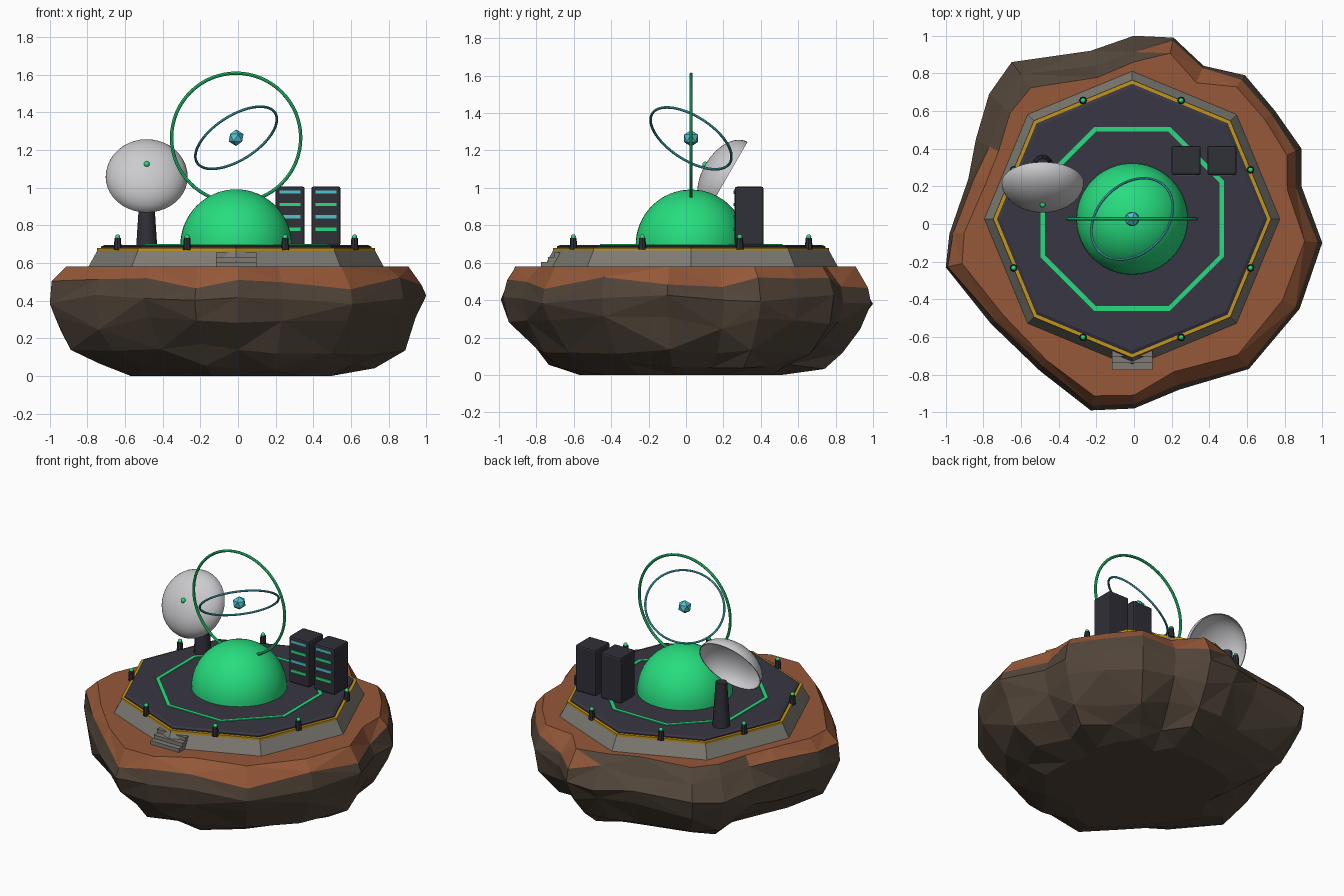
import bpy, bmesh, random
from math import sin, cos, pi, radians
from mathutils import Vector

random.seed(4)
if "Cube" in bpy.data.objects:
    bpy.data.objects.remove(bpy.data.objects["Cube"])
CX, CY = -0.01, 0.027   # centre of the station
DECK = 0.695            # height of the deck


def material(name, r, g, b):
    m = bpy.data.materials.new(name)
    m.use_nodes = True
    m.diffuse_color = (r, g, b, 1)
    m.node_tree.nodes["Principled BSDF"].inputs["Base Color"].default_value = (r, g, b, 1)
    return m


rock_brown = material("rock_brown", .085, .06, .042)
soil = material("soil_orange", .30, .098, .04)
concrete = material("concrete", .21, .20, .175)
gold = material("gold", .55, .30, .01)
deck_dark = material("deck_dark", .040, .038, .056)
metal_dark = material("metal_dark", .029, .029, .040)
green = material("green", .02, .72, .21)
cyan = material("cyan", .08, .55, .63)
white = material("light_grey", .60, .60, .62)


def finish(name, bm, mat, loc=(0, 0, 0), rot=(0, 0, 0), smooth=False):
    bmesh.ops.recalc_face_normals(bm, faces=bm.faces)
    mesh = bpy.data.meshes.new(name)
    bm.to_mesh(mesh)
    bm.free()
    obj = bpy.data.objects.new(name, mesh)
    bpy.context.collection.objects.link(obj)
    mesh.materials.append(mat)
    obj.location, obj.rotation_euler = loc, rot
    if smooth:
        bpy.ops.object.select_all(action="DESELECT")
        obj.select_set(True)
        bpy.context.view_layer.objects.active = obj
        bpy.ops.object.shade_smooth_by_angle(angle=radians(40))
    return obj


def lathe(name, profile, sides, mat, loc, rot=(0, 0, 0), turn=0.0, smooth=False, loop=False):
    """Spin (radius, height) points; close the profile or cap its ends."""
    bm = bmesh.new()
    rings = [[bm.verts.new((r * cos(turn + 2 * pi * i / sides), r * sin(turn + 2 * pi * i / sides), z))
              for i in range(sides)] for r, z in profile]
    pairs = list(zip(rings, rings[1:]))
    if loop:
        pairs.append((rings[-1], rings[0]))
    else:
        bm.faces.new(rings[0])
        bm.faces.new(rings[-1])
    for a, b in pairs:
        for i in range(sides):
            j = (i + 1) % sides
            bm.faces.new((a[i], a[j], b[j], b[i]))
    return finish(name, bm, mat, loc, rot, smooth)


def box(name, size, loc, mat, bevel=0):
    bm = bmesh.new()
    bmesh.ops.create_cube(bm, size=1)
    bmesh.ops.scale(bm, vec=size, verts=bm.verts)
    obj = finish(name, bm, mat, loc)
    if bevel:
        mod = obj.modifiers.new("Bevel", "BEVEL")
        mod.width, mod.segments = bevel, 2
    return obj


def ball(name, radius, loc, mat, subdiv, smooth=True):
    bm = bmesh.new()
    bmesh.ops.create_icosphere(bm, subdivisions=subdiv, radius=radius)
    return finish(name, bm, mat, loc, smooth=smooth)


def ring(name, major, minor, loc, normal, mat):
    section = [(major + minor * cos(2 * pi * i / 8), minor * sin(2 * pi * i / 8)) for i in range(8)]
    rot = Vector(normal).to_track_quat("Z", "Y").to_euler()
    return lathe(name, section, 64, mat, loc, rot, smooth=True, loop=True)


# Floating rock: one plan outline, scaled and jittered at each level
outline = [(0, 1), (.21, .99), (.37, .84), (.59, .79), (.75, .6), (.89, .4), (.89, .2), (1, -.1),
           (.88, -.45), (.61, -.77), (.24, -.88), (0, -.98), (-.23, -.99), (-.5, -.78), (-.76, -.53),
           (-1, -.23), (-.98, -.05), (-.88, .24), (-.84, .45), (-.77, .69), (-.65, .86), (-.23, .92)]
levels = [(0, .53, .06, 0), (.05, .71, .06, .02), (.14, .85, .04, .03), (.28, .955, .02, .04),
          (.41, 1, 0, .03), (.495, .975, .015, .035), (.58, .91, .02, 0)]
bm = bmesh.new()
rows = []
for z, scale, jitter, lift in levels:
    row = []
    for x, y in outline:
        s = scale + random.uniform(-jitter, jitter)
        if z > .45 and y > .4 and x < .1:   # eroded rear shoulder
            s -= .06
        row.append(bm.verts.new((x * s, y * s, z + random.uniform(-lift, lift))))
    rows.append(row)
bm.faces.new(rows[0])
bm.faces.new(rows[-1])
soil_faces = {bm.faces[:][-1]} if not bm.faces.ensure_lookup_table() else set()
count = len(outline)
for k in range(len(rows) - 1):
    for i in range(count):
        j = (i + 1) % count
        a, b, c, d = rows[k][i], rows[k][j], rows[k + 1][j], rows[k + 1][i]
        tris = [(a, b, c), (a, c, d)] if (i + k) % 2 else [(a, b, d), (b, c, d)]
        for tri in tris:
            f = bm.faces.new(tri)
            mid = f.calc_center_median()
            rear = mid.y > .4 and mid.x < .1
            if k == len(rows) - 2 and not rear:
                soil_faces.add(f)
for f in soil_faces:
    f.material_index = 1
rock = finish("rock_base", bm, rock_brown)
rock.data.materials.append(soil)

# Octagonal platform
lathe("platform_plinth", [(.79, .57), (.735, .67)], 8, concrete, (CX, CY, 0))
lathe("gold_trim", [(.738, .664), (.738, .68)], 8, gold, (CX, CY, 0))
lathe("deck", [(.718, .675), (.718, .687), (.70, DECK)], 8, deck_dark, (CX, CY, 0))
lathe("deck_green_line", [(.528, DECK - .002), (.528, DECK + .005), (.502, DECK + .005), (.502, DECK - .002)],
      8, green, (CX, CY, 0), turn=pi / 8, loop=True)

# Front steps
for i in range(3):
    front = -.775 + .036 * i
    top = .605 + .025 * i
    box(f"step_{i + 1}", (.215, -.65 - front, top - .57), (CX, (front - .65) / 2, (top + .57) / 2), concrete)

# Edge lamps
for i in range(8):
    a = pi / 8 + i * pi / 4
    x, y = CX + .681 * cos(a), CY + .681 * sin(a)
    lathe(f"lamp_post_{i + 1}", [(.021, .67), (.017, .733)], 8, metal_dark, (x, y, 0))
    ball(f"lamp_bulb_{i + 1}", .014, (x, y, .738), green, 2)

# Dome
dome = [(.296 * cos(t * pi / 32), .296 * sin(t * pi / 32)) for t in range(16)] + [(.003, .296)]
lathe("dome", dome, 48, green, (CX, CY, DECK), smooth=True)

# Hovering core and rings
core = (CX, CY, 1.265)
ball("core", .044, core, cyan, 1, smooth=False)
ring("outer_ring", .343, .009, core, (0, 1, 0), green)
ring("inner_ring", .246, .007, core, (-.475, .475, .74), cyan)

# Dish, its feed and mast
shell = [(.218 * cos(t * pi / 24), .135 * sin(t * pi / 24)) for t in range(12)] + [(.002, .135)]
inner = [(r * .975, z * .96) for r, z in reversed(shell)]
lathe("dish", shell + inner, 40, white, (-.485, .22, 1.057), (radians(60), 0, 0), smooth=True, loop=True)
ball("dish_beacon", .016, (-.485, .103, 1.125), green, 2)
lathe("dish_mast", [(.056, DECK - .01), (.036, .99)], 12, metal_dark, (-.485, .312, 0), smooth=True)

# Server cabinets with light strips
for n, x in enumerate((.277, .467)):
    box(f"cabinet_{n + 1}", (.155, .155, .315), (x, .338, .849), metal_dark, .012)
    for i in range(4):
        box(f"cabinet_{n + 1}_light_{i + 1}", (.112, .008, .017), (x, .259, .977 - i * .066),
            green if i % 2 else cyan)
